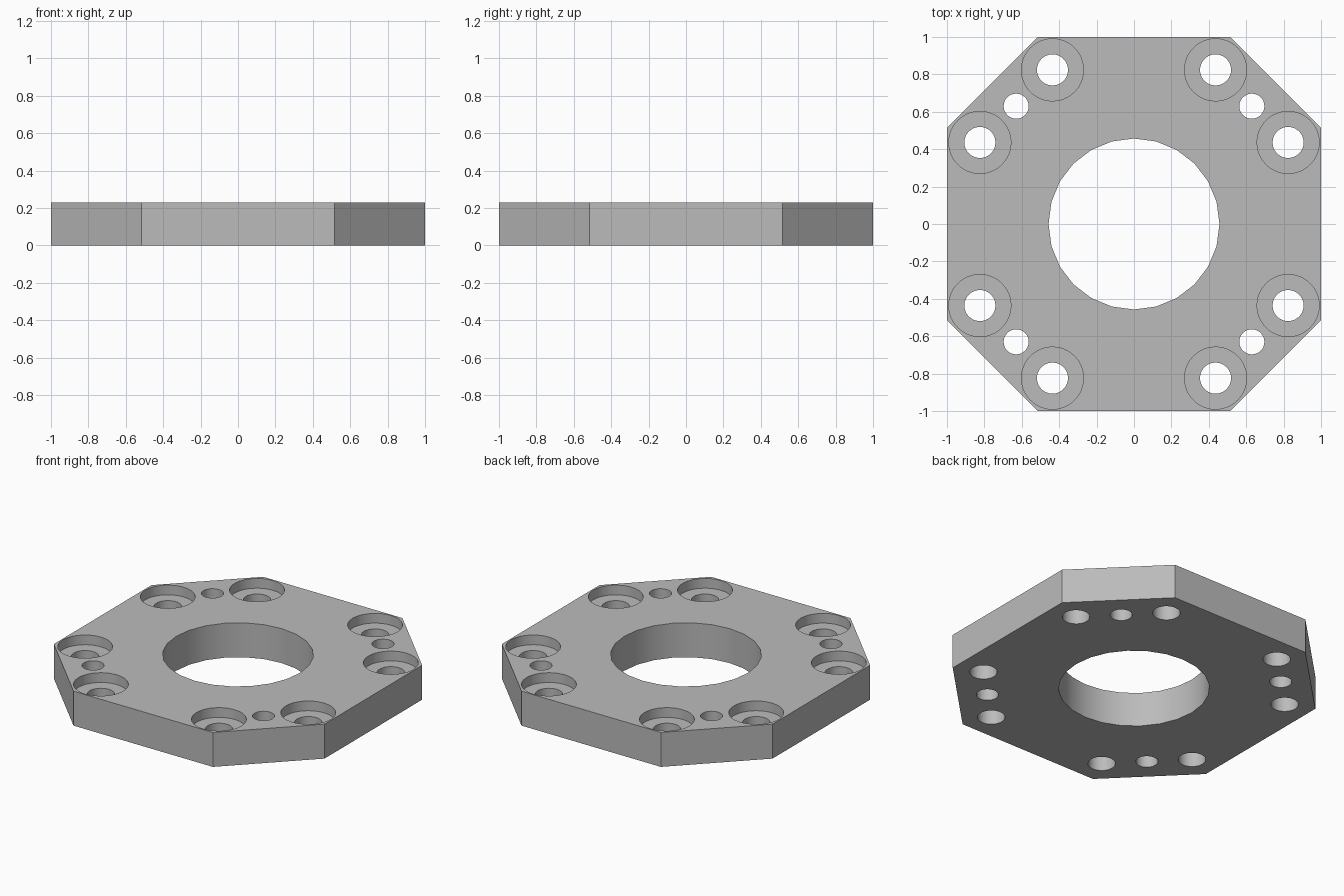
import bpy, bmesh, math

if "Cube" in bpy.data.objects:
    bpy.data.objects.remove(bpy.data.objects["Cube"])

HEIGHT = 0.23
CORNER = 0.515
BORE_DEPTH = 0.065

metal = bpy.data.materials.new("plain grey metal")
metal.use_nodes = True
grey = (0.5, 0.5, 0.5, 1)
metal.diffuse_color = grey
metal.node_tree.nodes["Principled BSDF"].inputs["Base Color"].default_value = grey


def make_object(name, bm):
    bmesh.ops.recalc_face_normals(bm, faces=bm.faces)
    mesh = bpy.data.meshes.new(name)
    bm.to_mesh(mesh)
    bm.free()
    mesh.materials.append(metal)
    obj = bpy.data.objects.new(name, mesh)
    bpy.context.collection.objects.link(obj)
    return obj


def add_turned(bm, x, y, profile, sides):
    """Closed solid turned about a vertical axis from (radius, z) pairs."""
    rings = []
    for r, z in profile:
        rings.append([bm.verts.new((x + r * math.cos(math.tau * i / sides),
                                    y + r * math.sin(math.tau * i / sides), z))
                      for i in range(sides)])
    for low, high in zip(rings, rings[1:]):
        for i in range(sides):
            j = (i + 1) % sides
            bm.faces.new((low[i], low[j], high[j], high[i]))
    bm.faces.new(rings[0][::-1])
    bm.faces.new(rings[-1])


# Octagonal plate
bm = bmesh.new()
outline = [(1, -CORNER), (1, CORNER), (CORNER, 1), (-CORNER, 1),
           (-1, CORNER), (-1, -CORNER), (-CORNER, -1), (CORNER, -1)]
base = bm.faces.new([bm.verts.new((x, y, 0)) for x, y in outline])
top = bmesh.ops.extrude_face_region(bm, geom=[base], use_keep_orig=True)["geom"]
bmesh.ops.translate(bm, vec=(0, 0, HEIGHT),
                    verts=[v for v in top if isinstance(v, bmesh.types.BMVert)])
plate = make_object("mounting_plate", bm)

# Hole cutters: centre opening, dowel holes and counterbored bolt holes
below, above, step = -0.1, HEIGHT + 0.1, HEIGHT - BORE_DEPTH
bm = bmesh.new()
add_turned(bm, 0, 0, [(0.457, below), (0.457, above)], 24)
bolt = [(0.083, below), (0.083, step), (0.166, step), (0.166, above)]
for sx in (-1, 1):
    for sy in (-1, 1):
        add_turned(bm, sx * 0.63, sy * 0.63, [(0.067, below), (0.067, above)], 32)
        for x, y in ((0.436, 0.824), (0.824, 0.436)):
            add_turned(bm, sx * x, sy * y, bolt, 48)
cutter = make_object("hole_cutter", bm)
cutter.hide_render = True

# Cut the holes and keep the edges crisp
cut = plate.modifiers.new("holes", "BOOLEAN")
cut.operation = "DIFFERENCE"
cut.solver = "EXACT"
cut.object = cutter
bpy.ops.object.select_all(action="DESELECT")
plate.select_set(True)
bpy.context.view_layer.objects.active = plate
bpy.ops.object.modifier_apply(modifier=cut.name)
bpy.data.objects.remove(cutter)
bpy.ops.object.shade_smooth_by_angle(angle=math.radians(30))
